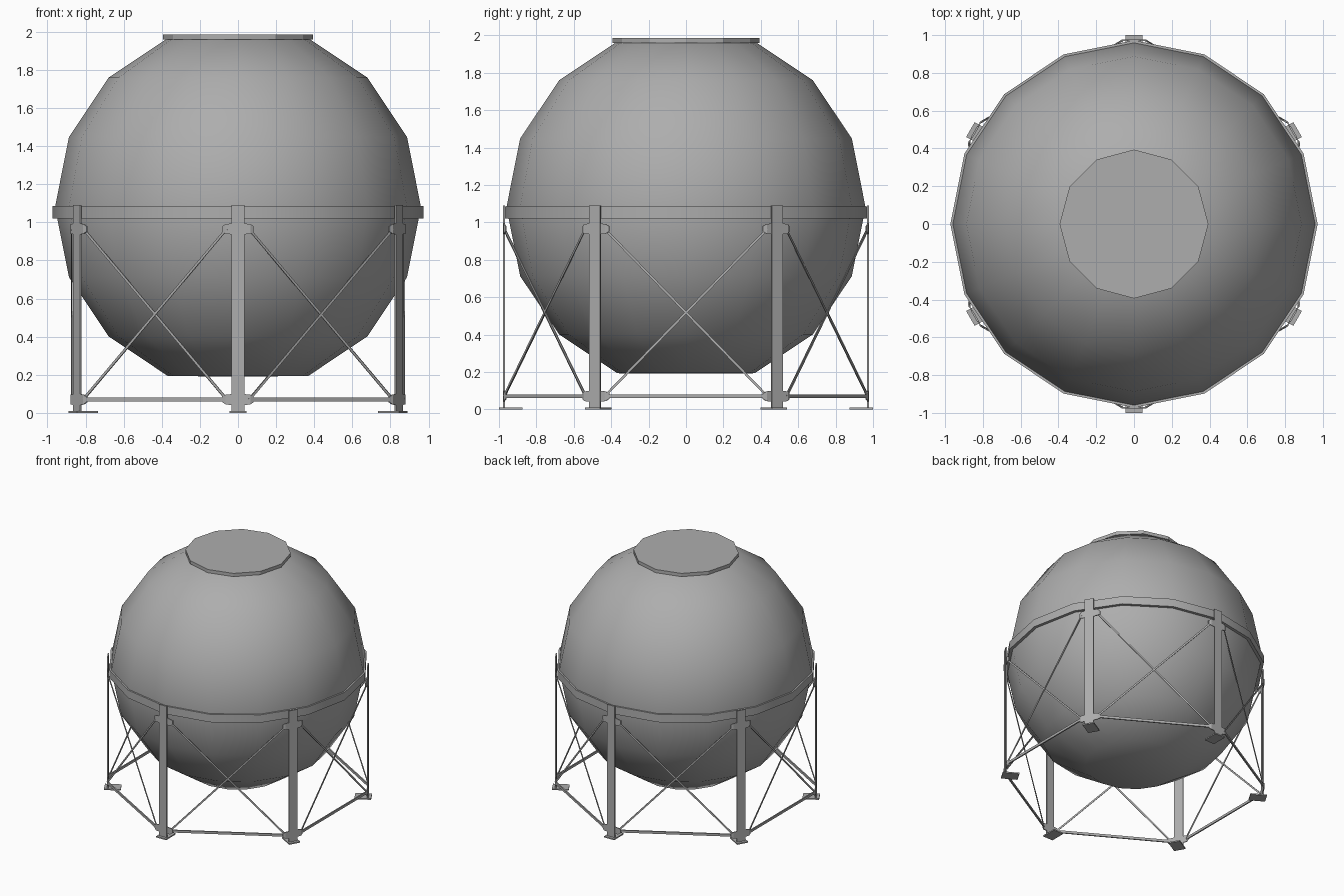
import bpy, bmesh, math
from mathutils import Vector, Matrix

if "Cube" in bpy.data.objects:
    bpy.data.objects.remove(bpy.data.objects["Cube"])

R_LEG = 0.973    # radius of the leg plates
APO = 0.875      # distance of the brace planes from the axis

# Dark grey paint for every part
paint = bpy.data.materials.new("dark_grey")
paint.diffuse_color = (0.42, 0.42, 0.42, 1)
paint.use_nodes = True
paint.node_tree.nodes["Principled BSDF"].inputs["Base Color"].default_value = paint.diffuse_color


def finish(name, bm, smooth=0):
    bmesh.ops.recalc_face_normals(bm, faces=bm.faces)
    me = bpy.data.meshes.new(name)
    bm.to_mesh(me)
    bm.free()
    me.materials.append(paint)
    ob = bpy.data.objects.new(name, me)
    bpy.context.collection.objects.link(ob)
    if smooth:
        bpy.context.view_layer.objects.active = ob
        ob.select_set(True)
        bpy.ops.object.shade_smooth_by_angle(angle=math.radians(smooth))
        ob.select_set(False)
    return ob


def box(name, size, loc, rot):
    """Box placed in a local frame, then spun about the z axis."""
    bm = bmesh.new()
    bmesh.ops.create_cube(bm, size=1, matrix=rot @ Matrix.Translation(loc) @ Matrix.Diagonal((*size, 1)))
    return finish(name, bm)


def bar(name, a, b, width, thick, rot):
    """Flat bar in a plane x = const, from a to b."""
    a, b = Vector(a), Vector(b)
    y = (b - a).normalized()
    x = Vector((1, 0, 0))
    z = x.cross(y)
    m = Matrix((x, y, z)).transposed().to_4x4()
    m.translation = (a + b) / 2
    bm = bmesh.new()
    bmesh.ops.create_cube(bm, size=1, matrix=rot @ m @ Matrix.Diagonal((thick, (b - a).length, width, 1)))
    return finish(name, bm)


def gusset(name, z, rot):
    """Bent plate behind a leg whose wings follow the two neighbouring brace planes."""
    c, s = math.cos(math.radians(30)), math.sin(math.radians(30))
    bend = (APO - R_LEG * c) / s
    tip = bend + 0.02 * c
    path = [(R_LEG - 0.02 * s, -tip, 0.014), (R_LEG, -bend, 0.026), (R_LEG, -0.04, 0.028),
            (R_LEG, 0.04, 0.028), (R_LEG, bend, 0.026), (R_LEG - 0.02 * s, tip, 0.014)]
    bm = bmesh.new()
    rows = []
    for x, y, h in path:
        rows.append([bm.verts.new(rot @ Vector((x + dx, y, z + dz)))
                     for dx, dz in ((-.004, -h), (.003, -h), (.003, h), (-.004, h))])
    for p, q in zip(rows, rows[1:]):
        for i in range(4):
            bm.faces.new((p[i], p[(i + 1) % 4], q[(i + 1) % 4], q[i]))
    bm.faces.new(rows[0])
    bm.faces.new(rows[-1])
    return finish(name, bm)


# Spherical tank with flattened poles
bm = bmesh.new()
bmesh.ops.create_uvsphere(bm, u_segments=16, v_segments=8, radius=0.96,
                          matrix=Matrix.Translation((0, 0, 1.08)))
poles = [v for v in bm.verts if len(v.link_edges) == 16]
bmesh.ops.delete(bm, geom=poles, context='VERTS')
bmesh.ops.holes_fill(bm, edges=[e for e in bm.edges if e.is_boundary])
# fan the flat caps so they shade smoothly into the sides
bmesh.ops.poke(bm, faces=[f for f in bm.faces if len(f.verts) > 4])
for v in bm.verts:
    if len(v.link_edges) == 16 and v.co.z < 1:
        v.co.z -= 0.002
finish("tank", bm, smooth=45)

# Top cover disc
bm = bmesh.new()
bmesh.ops.create_cone(bm, cap_ends=True, segments=12, radius1=0.394, radius2=0.394, depth=0.027,
                      matrix=Matrix.Translation((0, 0, 1.972)))
finish("top_cover", bm)

# Band around the middle
bm = bmesh.new()
rings = []
for i in range(16):
    a = math.tau * i / 16
    rings.append([bm.verts.new((r * math.cos(a), r * math.sin(a), z))
                  for r, z in ((0.94, 1.02), (0.972, 1.02), (0.972, 1.085), (0.94, 1.085))])
for i in range(16):
    p, q = rings[i], rings[(i + 1) % 16]
    for j in range(4):
        bm.faces.new((p[j], q[j], q[(j + 1) % 4], p[(j + 1) % 4]))
finish("middle_band", bm, smooth=30)

# Six legs with feet and gussets
for k in range(6):
    rot = Matrix.Rotation(math.radians(30 + 60 * k), 4, 'Z')
    box(f"leg_{k}", (0.01, 0.07, 1.085), (R_LEG, 0, 0.5475), rot)
    box(f"foot_{k}", (0.125, 0.09, 0.01), (0.9375, 0, 0.005), rot)
    gusset(f"upper_gusset_{k}", 0.965, rot)
    gusset(f"lower_gusset_{k}", 0.07, rot)

# Cross braces and bottom rails between neighbouring legs
for k in range(6):
    rot = Matrix.Rotation(math.radians(60 * k), 4, 'Z')
    bar(f"brace_a_{k}", (APO - .002, -0.435, 0.07), (APO - .002, 0.435, 0.965), 0.013, 0.005, rot)
    bar(f"brace_b_{k}", (APO - .006, 0.435, 0.07), (APO - .006, -0.435, 0.965), 0.013, 0.005, rot)
    bar(f"bottom_rail_{k}", (APO - .003, -0.43, 0.07), (APO - .003, 0.43, 0.07), 0.02, 0.01, rot)
